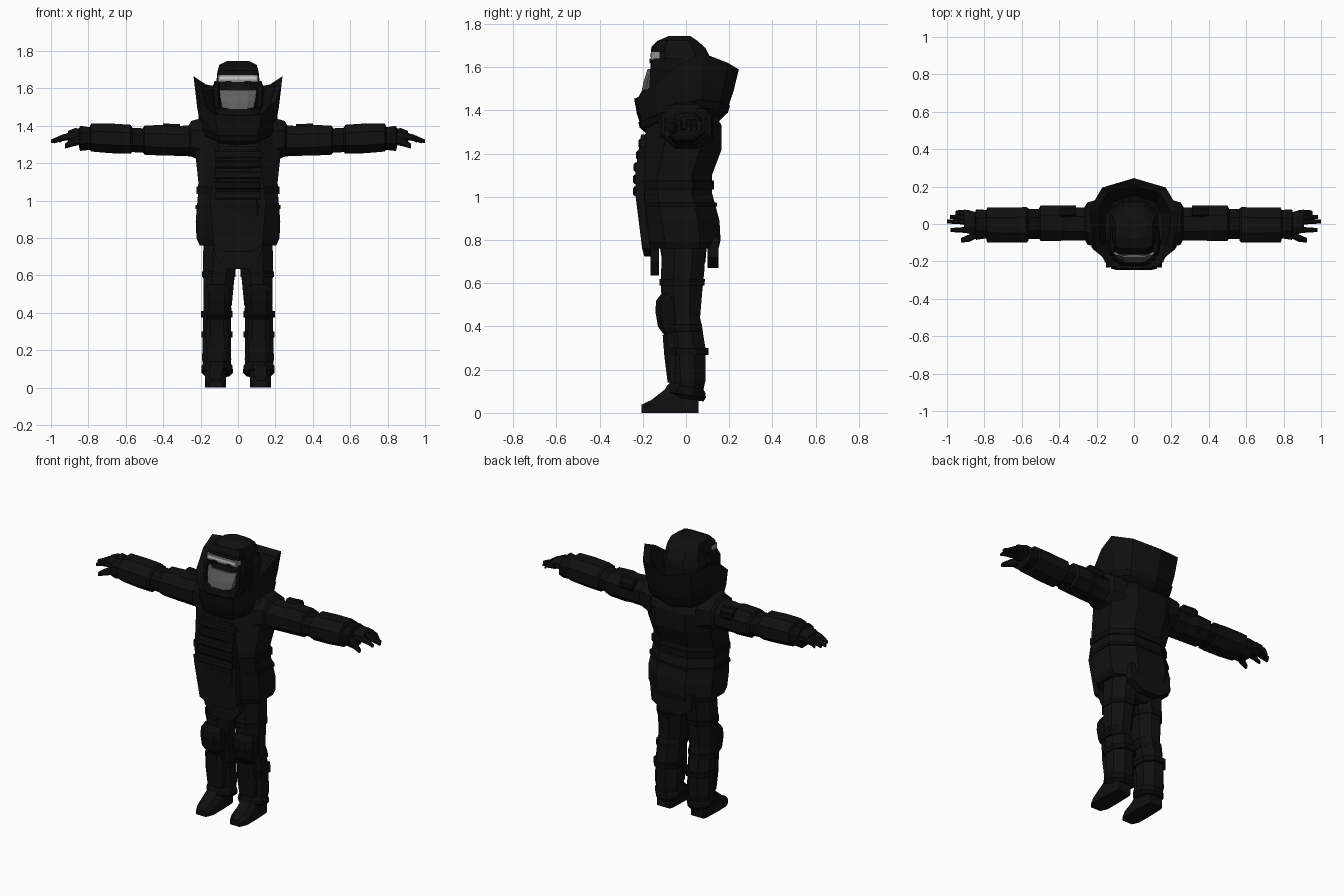
import bpy, bmesh, math
from mathutils import Vector


def material(name, v):
    m = bpy.data.materials.new(name)
    m.diffuse_color = (v, v, v, 1)
    return m


SUIT = material("suit black", 0.005)
TRIM = material("trim black", 0.0035)
VISOR = material("visor grey", 0.12)
FRAME = material("lamp frame grey", 0.28)
LAMP = material("lamp white", 0.65)


def loft(name, rings, mat=SUIT, mirror=False, closed=False):
    """Skin a list of equal-length point rings; cap the ends or close the loop."""
    bm = bmesh.new()
    vs = [[bm.verts.new(p) for p in r] for r in rings]
    n = len(vs[0])
    pairs = list(zip(vs, vs[1:])) + ([(vs[-1], vs[0])] if closed else [])
    for a, b in pairs:
        for i in range(n):
            j = (i + 1) % n
            bm.faces.new((a[i], a[j], b[j], b[i]))
    if not closed:
        bm.faces.new(vs[0])
        bm.faces.new(vs[-1])
    bmesh.ops.recalc_face_normals(bm, faces=bm.faces)
    me = bpy.data.meshes.new(name)
    bm.to_mesh(me)
    bm.free()
    me.materials.append(mat)
    ob = bpy.data.objects.new(name, me)
    bpy.context.collection.objects.link(ob)
    if mirror:
        ob.modifiers.new("Mirror", 'MIRROR')
    return ob


def octagon(u0, u1, v0, v1, c=0.3):
    """Chamfered rectangle, eight corners."""
    a, b = (u1 - u0) * c, (v1 - v0) * c
    return [(u0 + a, v0), (u1 - a, v0), (u1, v0 + b), (u1, v1 - b),
            (u1 - a, v1), (u0 + a, v1), (u0, v1 - b), (u0, v0 + b)]


def upright(name, secs, mat=SUIT, mirror=False, c=0.3, slope=0.0):
    """Sections (z, x0, x1, y0, y1) stacked along z; slope tilts them by y."""
    rings = [[(x, y, z + slope * y) for x, y in octagon(*s, c)] for z, *s in secs]
    return loft(name, rings, mat, mirror)


def sideways(name, secs, mat=SUIT, c=0.28):
    """Sections (x, y0, y1, z0, z1) along x, mirrored to both arms."""
    return loft(name, [[(x, y, z) for y, z in octagon(*s, c)] for x, *s in secs], mat, True)


def plate(name, outline, y0, y1, mat=SUIT, mirror=False):
    """Front-facing outline (x, z) given depth along y."""
    return loft(name, [[(x, y, z) for x, z in outline] for y in (y0, y1)], mat, mirror)


# Jacket body
upright("jacket", [
    (0.76, -.205, .205, -.18, .15), (0.80, -.222, .222, -.195, .16), (0.89, -.226, .226, -.21, .155),
    (1.02, -.215, .215, -.225, .12), (1.10, -.212, .212, -.225, .12), (1.22, -.225, .225, -.205, .165),
    (1.33, -.235, .235, -.18, .165), (1.41, -.215, .215, -.16, .12), (1.45, -.17, .17, -.13, .10)],
    c=0.27)
# Waist band and hem band
upright("waist_band", [(1.035, -.222, .222, -.23, .13), (1.075, -.222, .222, -.23, .13)], TRIM, c=.27)
upright("side_strap", [(0.955, -.228, .228, -.222, .145), (0.975, -.228, .228, -.222, .142)], TRIM, c=.27)

# Front panel with pointed lower edge
loft("front_panel", [
    [(x, y + d, z) for x, y, z in (
        (-.13, -.195, .76), (-.07, -.185, .725), (.07, -.185, .725), (.13, -.195, .76),
        (.15, -.225, 1.0), (.13, -.225, 1.13), (.10, -.20, 1.29),
        (-.10, -.20, 1.29), (-.13, -.225, 1.13), (-.15, -.225, 1.0))] for d in (-.008, .03)])
# Abdomen ribs
for i in range(5):
    z = 1.005 + i * .055
    y = -.232 + max(0, z - 1.10) * .2
    upright("abdomen_rib", [(z, -.12, .12, y - .006, y + .05), (z + .008, -.123, .123, y - .013, y + .05),
                            (z + .036, -.123, .123, y - .013, y + .05), (z + .044, -.12, .12, y - .006, y + .05)],
            TRIM if i % 2 else SUIT, c=.1)

# Groin flap and rear flap
plate("groin_flap", [(-.14, .80), (-.12, .70), (-.065, .635), (.065, .635), (.12, .70), (.14, .80)], -.165, -.125)
plate("rear_flap", [(-.15, .82), (-.14, .72), (-.06, .67), (.06, .67), (.14, .72), (.15, .82)], .10, .15)
# Hips
upright("hips", [(.65, -.08, .08, -.09, .07), (.70, -.18, .18, -.11, .09), (.82, -.19, .19, -.13, .10)])

# High collar: flared ring, angle measured from the front
COLLAR = [  # lower x, y, z / upper x, y, z for one half, front to back
    ((0, -.21, 1.33), (0, -.24, 1.455)), ((.10, -.20, 1.33), (.125, -.225, 1.46)),
    ((.175, -.13, 1.36), (.20, -.14, 1.53)), ((.20, -.02, 1.40), (.232, -.02, 1.62)),
    ((.20, .07, 1.42), (.238, .08, 1.665)), ((.15, .15, 1.41), (.17, .195, 1.62)),
    ((0, .19, 1.40), (0, .245, 1.59))]
whole = COLLAR + [tuple((-x, y, z) for x, y, z in p) for p in COLLAR[-2:0:-1]]


def collar_ring(lo, hi, t, k, dz=0.0):
    """Point between lower and upper edges, scaled inward by k."""
    p = Vector(lo).lerp(Vector(hi), t)
    return (p.x * k, p.y * k, p.z + dz)


loft("collar", [[collar_ring(a, b, t, k, dz) for a, b in whole] for t, k, dz in
                ((0, 1, 0), (.45, 1.02, 0), (1, 1, 0), (.97, .84, -.02), (.1, .72, 0))], SUIT, closed=True)
loft("collar_base", [[collar_ring(a, b, t, k, dz) for a, b in whole] for t, k, dz in
                     ((0, .8, -.05), (0, 1.02, -.01), (.12, 1.035, 0), (.2, .9, 0))], TRIM)

# Helmet shell
upright("helmet", [
    (1.42, -.10, .10, -.15, .08), (1.50, -.125, .125, -.175, .11), (1.60, -.13, .13, -.165, .12),
    (1.64, -.115, .115, -.16, .115), (1.69, -.11, .11, -.157, .09), (1.725, -.10, .10, -.125, .05),
    (1.745, -.06, .06, -.08, .02)], c=.24)
# Brow and jaw guard
upright("helmet_brow", [(1.67, -.108, .108, -.163, -.05), (1.695, -.108, .108, -.16, -.05),
                        (1.725, -.095, .095, -.13, -.05)], TRIM, c=.15)
upright("jaw_guard", [(1.41, -.09, .09, -.20, -.08), (1.455, -.11, .11, -.225, -.08),
                      (1.49, -.115, .115, -.205, -.08), (1.50, -.11, .11, -.18, -.08)], TRIM, c=.2)
# Side blocks of the helmet
upright("helmet_side", [(1.50, .095, .13, -.17, -.02), (1.60, .10, .138, -.165, -.02),
                        (1.64, .10, .125, -.15, -.02)], TRIM, True, c=.2)

# Curved visor
VIS = ((-.10, -.17), (-.055, -.19), (.055, -.19), (.10, -.17))
loft("visor", [[(x * k, y - dy + d, z - (.012 if abs(x) < .06 and z < 1.55 else 0))
                for d, xs in ((0, VIS), (.05, VIS[::-1])) for x, y in xs]
               for z, k, dy in ((1.497, .84, .016), (1.54, .94, .008), (1.592, 1.0, -.012))], VISOR)
# Headlamp strip
plate("lamp_frame", [(-.107, 1.634), (.107, 1.634), (.107, 1.672), (-.107, 1.672)], -.163, -.12, FRAME)
plate("lamp", [(-.10, 1.648), (.10, 1.648), (.10, 1.664), (-.10, 1.664)], -.167, -.162, LAMP)
for x in (-.05, .05):
    plate("lamp_clip", [(x - .016, 1.618), (x + .016, 1.618), (x + .016, 1.64), (x - .016, 1.64)], -.169, -.13, TRIM)

# Arms: shoulder pad, upper sleeve, elbow, gauntlet, cuff
sideways("shoulder", [(.16, -.13, .13, 1.20, 1.43), (.215, -.12, .125, 1.22, 1.435),
                      (.25, -.11, .115, 1.235, 1.425), (.265, -.08, .09, 1.25, 1.40)])
sideways("upper_sleeve", [(.22, -.09, .09, 1.235, 1.405), (.36, -.088, .088, 1.24, 1.395),
                          (.40, -.09, .10, 1.24, 1.405), (.50, -.09, .10, 1.245, 1.40), (.51, -.07, .08, 1.26, 1.385)])
sideways("elbow", [(.49, -.08, .08, 1.255, 1.385), (.59, -.08, .08, 1.26, 1.39)], TRIM)
sideways("gauntlet", [(.565, -.09, .085, 1.26, 1.39), (.575, -.10, .09, 1.25, 1.405), (.68, -.10, .088, 1.253, 1.412),
                      (.785, -.098, .088, 1.262, 1.412), (.79, -.08, .07, 1.27, 1.40)])
sideways("cuff", [(.78, -.075, .075, 1.272, 1.39), (.845, -.085, .078, 1.265, 1.40), (.85, -.06, .06, 1.285, 1.385)], TRIM)
sideways("upper_arm_pad", [(.31, .03, .098, 1.33, 1.408), (.40, .03, .10, 1.33, 1.412)], TRIM)

# Gloves: palm, fingers, thumb
sideways("palm", [(.83, -.055, .06, 1.305, 1.38), (.87, -.055, .07, 1.315, 1.388), (.91, -.045, .078, 1.315, 1.372)])
for y, tip in ((.06, .955), (.037, .985), (.013, 1.0), (-.032, .98)):
    sideways("finger", [(.88, y - .016, y + .016, 1.325, 1.37), (.94, y - .014, y + .014, 1.318, 1.352),
                        (tip, y - .010, y + .010, 1.306, 1.326)])
sideways("thumb", [(.83, -.07, -.03, 1.30, 1.35), (.88, -.095, -.055, 1.29, 1.335), (.925, -.10, -.075, 1.278, 1.305)])

# Legs
upright("thigh", [(.44, .033, .185, -.10, .065), (.56, .022, .185, -.115, .075),
                  (.66, .008, .188, -.115, .085), (.76, .005, .185, -.11, .09)], SUIT, True)
upright("thigh_band", [(.59, .014, .193, -.122, .085), (.62, .012, .193, -.122, .088)], TRIM, True)
upright("shin", [(.08, .045, .18, -.06, .075), (.15, .036, .192, -.072, .09), (.30, .038, .188, -.085, .09),
                 (.42, .035, .185, -.10, .07), (.46, .04, .18, -.09, .06)], SUIT, True)
# Knee pad and leg straps
upright("knee_pad", [(.36, .06, .165, -.10, -.03), (.40, .045, .18, -.13, -.03), (.47, .04, .185, -.142, -.03),
                     (.52, .045, .182, -.138, -.03), (.55, .06, .165, -.115, -.03)], TRIM, True, c=.22)
upright("knee_strap", [(.375, .03, .197, -.105, .078), (.41, .03, .197, -.108, .073)], TRIM, True)
upright("shin_strap", [(.268, .03, .195, -.095, .103), (.30, .03, .195, -.10, .105)], TRIM, True, c=.26)
upright("shin_plate", [(.14, .06, .165, -.085, -.02), (.26, .05, .172, -.10, -.02), (.36, .055, .17, -.108, -.02)],
        SUIT, True, c=.2)

# Boots: ankle cuff and foot
upright("ankle_cuff", [(.065, .045, .175, -.07, .08), (.085, .027, .195, -.10, .093),
                       (.11, .03, .195, -.09, .088), (.135, .045, .18, -.07, .07)], TRIM, True, slope=-.15)
loft("boot", [[(.12 + s * w, y, z) for s, z in ((-1, 0), (1, 0), (1, h * .6), (.6, h), (-.6, h), (-1, h * .6))]
              for y, w, h in ((-.205, .035, .038), (-.16, .055, .06), (-.07, .056, .13),
                              (.04, .052, .12), (.058, .045, .09))], SUIT, True)
